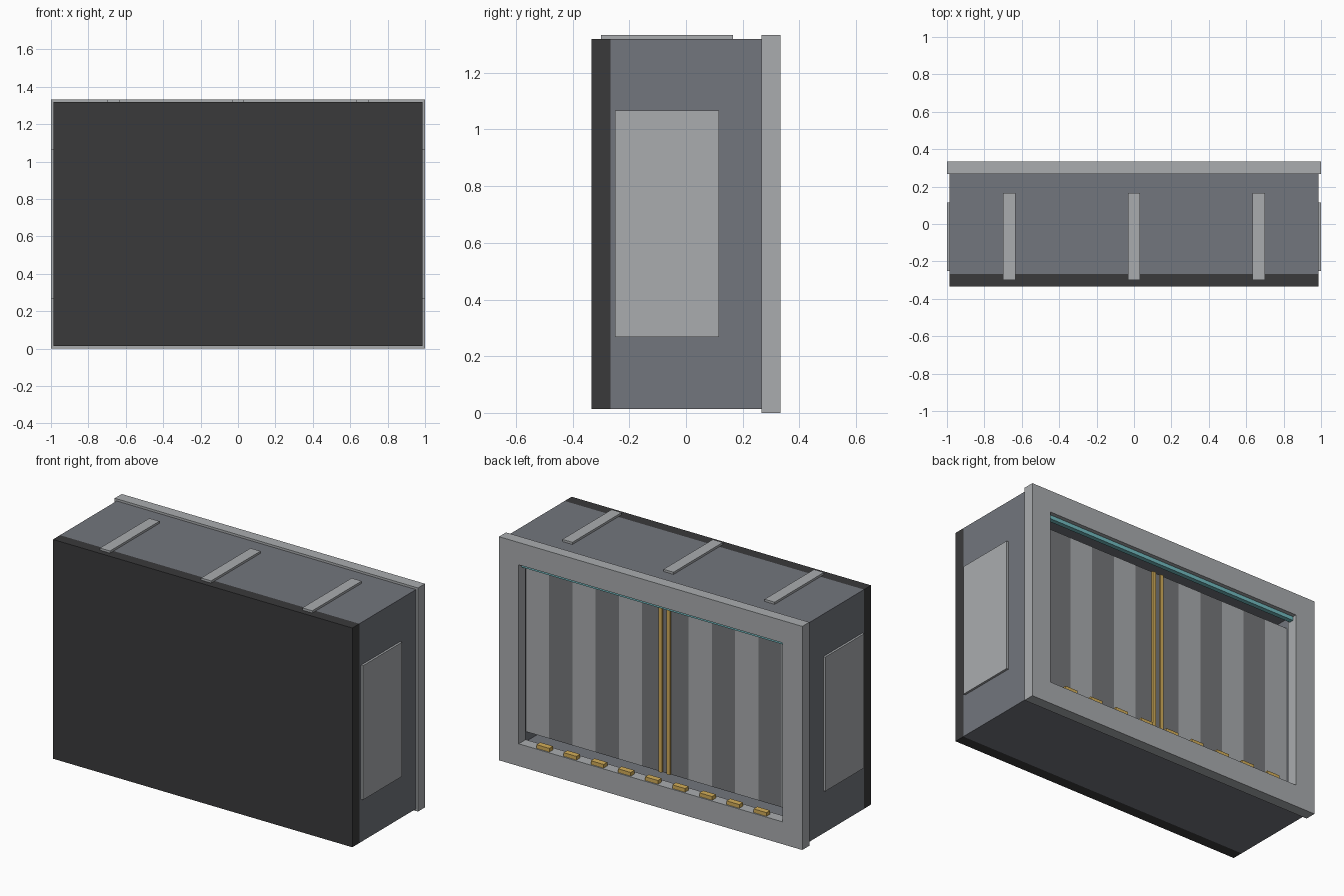
import bpy, bmesh

if "Cube" in bpy.data.objects:
    bpy.data.objects.remove(bpy.data.objects["Cube"])


def material(name, rgb):
    m = bpy.data.materials.new(name)
    m.diffuse_color = (*rgb, 1)
    m.use_nodes = True
    m.node_tree.nodes["Principled BSDF"].inputs["Base Color"].default_value = m.diffuse_color
    return m


SLATE = material("slate", (0.17, 0.18, 0.205))
PALE = material("pale_grey", (0.40, 0.415, 0.43))
FOLD = material("fold_grey", (0.18, 0.185, 0.195))
DARK = material("charcoal", (0.042, 0.042, 0.044))
GOLD = material("gold", (0.65, 0.42, 0.1))
TEAL = material("teal", (0.17, 0.5, 0.53))


def box(name, x, y, z, mat):
    """Box from (min, max) ranges on each axis."""
    bm = bmesh.new()
    bmesh.ops.create_cube(bm, size=1)
    for v in bm.verts:
        v.co = [min(r) if c < 0 else max(r) for c, r in zip(v.co, (x, y, z))]
    return finish(name, bm, mat)


def ring(name, outer, inner, y, mat):
    """Rectangular frame in the xz plane; outer/inner = (half width, low z, high z)."""
    bm = bmesh.new()
    loops = []
    for w, lo, hi in (outer, inner):
        loops.append([bm.verts.new((px, y[0], pz))
                      for px, pz in ((-w, lo), (w, lo), (w, hi), (-w, hi))])
    faces = [bm.faces.new((loops[0][i], loops[0][(i + 1) % 4],
                           loops[1][(i + 1) % 4], loops[1][i])) for i in range(4)]
    geo = bmesh.ops.extrude_face_region(bm, geom=faces, use_keep_orig=True)["geom"]
    for v in geo:
        if isinstance(v, bmesh.types.BMVert):
            v.co.y = y[1]
    bmesh.ops.recalc_face_normals(bm, faces=bm.faces)
    return finish(name, bm, mat)


def finish(name, bm, mat):
    me = bpy.data.meshes.new(name)
    bm.to_mesh(me)
    bm.free()
    me.materials.append(mat)
    ob = bpy.data.objects.new(name, me)
    bpy.context.collection.objects.link(ob)
    return ob


# Hollow shell, closed rear wall and opening frame
ring("stage_shell", (0.987, 0.013, 1.32), (0.92, 0.08, 1.253), (-0.267, 0.267), SLATE)
box("rear_wall", (-0.987, 0.987), (-0.333, -0.267), (0.013, 1.32), DARK)
ring("opening_frame", (1.0, 0.0, 1.333), (0.87, 0.133, 1.2), (0.267, 0.333), PALE)

# Curtain of alternating strips, mirrored about the centre, with gold edge trims
W = 0.92 / 6
for side in (-1, 1):
    for i in range(6):
        box("curtain_strip", (side * i * W, side * (i + 1) * W), (0.165, 0.195),
            (0.14, 1.195), PALE if i % 2 else FOLD)
    box("curtain_trim", (side * 0.016, side * 0.038), (0.195, 0.205), (0.14, 1.195), GOLD)
    # Side panels
    box("side_panel", (side * 0.987, side * 1.0), (-0.25, 0.116), (0.267, 1.067), PALE)

# Roof battens
for x in (-0.667, 0, 0.667):
    box("roof_batten", (x - 0.033, x + 0.033), (-0.3, 0.165), (1.32, 1.333), PALE)

# Footlights along the sill and light bar under the lintel
for i in range(-4, 5):
    x = i * 0.179
    box("footlight", (x - 0.042, x + 0.042), (0.29, 0.325), (0.133, 0.155), GOLD)
box("light_bar", (-0.87, 0.87), (0.28, 0.308), (1.177, 1.2), TEAL)
